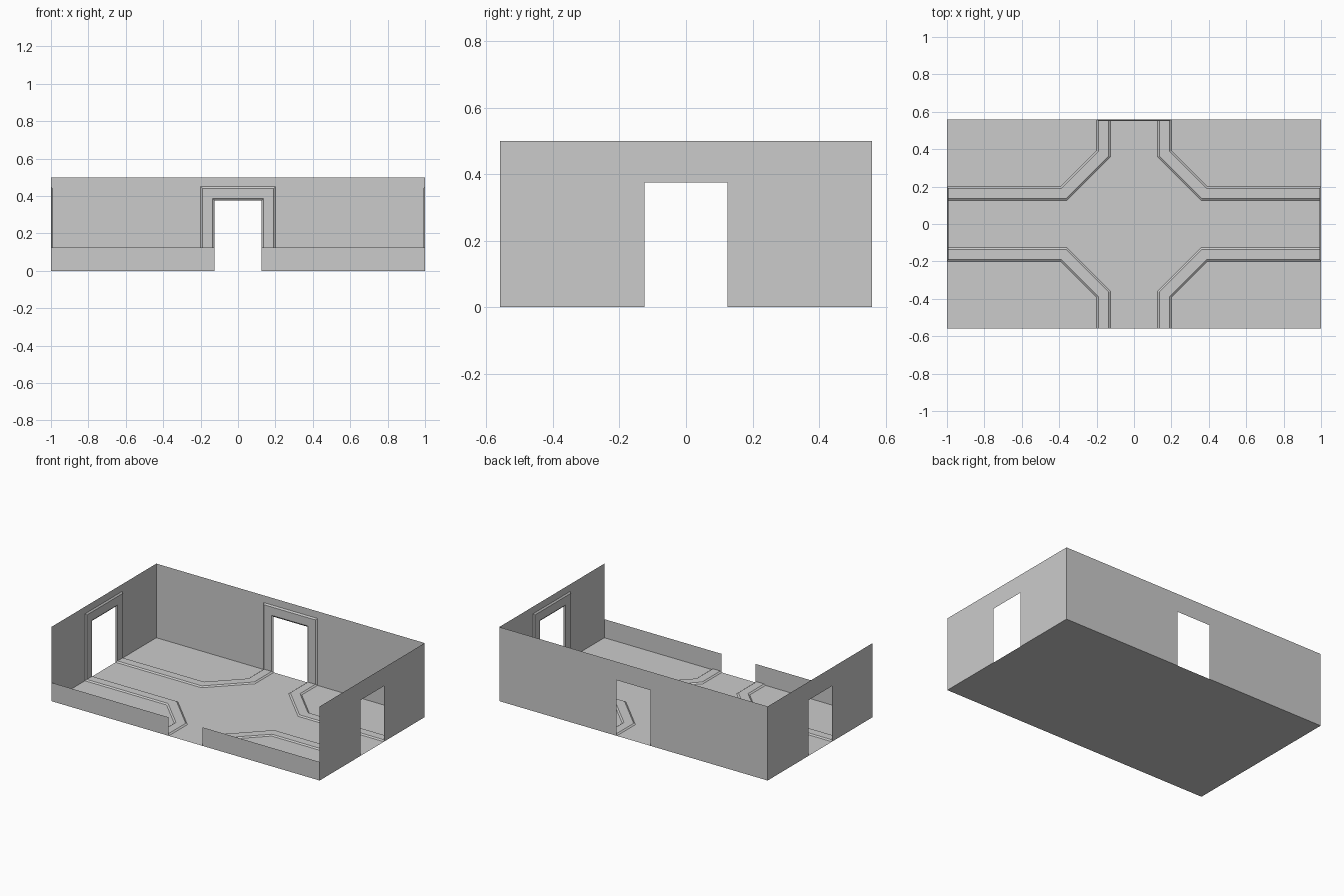
import bpy, math

if "Cube" in bpy.data.objects:
    bpy.data.objects.remove(bpy.data.objects["Cube"])

X, Y, H = 1.0, 0.559, 0.499       # room half length, half depth, wall height
D, DOOR_H, LOW = 0.125, 0.375, 0.125
# trim cross-section: (distance from the passage centre line, raised height)
PROFILE = [(0.125, 0), (0.135, 0.0075), (0.191, 0.0075), (0.201, 0)]


def make(name, verts, faces):
    me = bpy.data.meshes.new(name)
    me.from_pydata(verts, [], faces)
    me.update()
    ob = bpy.data.objects.new(name, me)
    bpy.context.collection.objects.link(ob)
    return ob


def polygon(name, pts, place):
    return make(name, [place(u, v, 0) for u, v in pts], [tuple(range(len(pts)))])


def trim(name, path, place):
    """Sweep PROFILE along path(d), a mitred 2D polyline at offset d."""
    rows = [[place(u, v, h) for u, v in path(d)] for d, h in PROFILE]
    n = len(rows[0])
    faces = [(r * n + i, r * n + i + 1, (r + 1) * n + i + 1, (r + 1) * n + i)
             for r in range(len(rows) - 1) for i in range(n - 1)]
    return make(name, sum(rows, []), faces)


# placements: (along wall, up, inward) -> world
def back(u, v, h): return (u, Y - h, v)
def left(u, v, h): return (-X + h, u, v)
def right(u, v, h): return (X - h, -u, v)
def front(u, v, h): return (-u, -Y + h, v)


def door_path(d):
    top = DOOR_H - D + d
    return [(-d, 0), (-d, top), (d, top), (d, 0)]


def floor_path(d):
    bend = 0.36 + (d - D) * math.tan(math.pi / 8)
    return [(X, d), (bend, d), (d, bend), (d, Y)]


# floor
polygon("floor", [(-X, -Y), (X, -Y), (X, Y), (-X, Y)], lambda u, v, h: (u, v, h))

# tall walls with doorways and raised door frames
for name, half, place in (("back", X, back), ("left", Y, left), ("right", Y, right)):
    polygon(name + "_wall",
            [(-half, 0), (-D, 0), (-D, DOOR_H), (D, DOOR_H),
             (D, 0), (half, 0), (half, H), (-half, H)], place)
    trim(name + "_door_frame", door_path, place)

# low front wall, split by the open entrance
for s, side in ((1, "left"), (-1, "right")):
    polygon("front_wall_" + side,
            [(s * D, 0), (s * X, 0), (s * X, LOW), (s * D, LOW)][::s], front)

# raised floor borders in the four corners
for sx, a in ((-1, "left"), (1, "right")):
    for sy, b in ((-1, "front"), (1, "back")):
        ob = trim(f"floor_border_{b}_{a}", floor_path,
                  lambda u, v, h: (sx * u, sy * v, h))
        if sx * sy > 0:
            ob.data.flip_normals()
